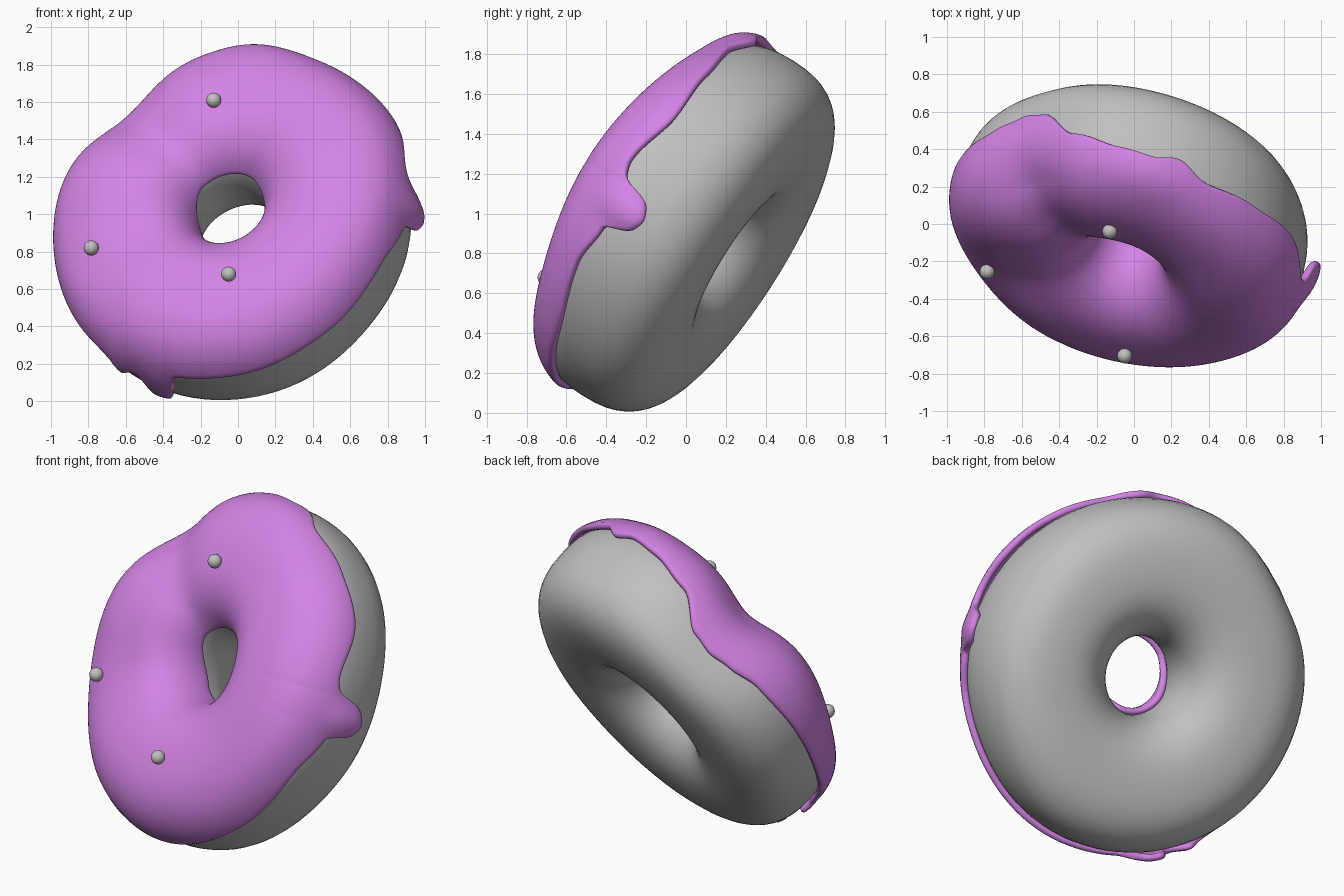
import bpy, bmesh, math
from mathutils import Vector, Matrix

if "Cube" in bpy.data.objects:
    bpy.data.objects.remove(bpy.data.objects["Cube"])

R, RAD, RAD_IN, THICK = 0.575, 0.385, 0.36, 0.365   # ring radius and section half sizes
STRETCH = 1.035
P_FRONT, P_BACK = 2.35, 2.6                         # squareness of the section

# tilted frame: U right, V up, N out of the iced face
N = Vector((-0.24, -0.82, 0.52)).normalized()
U = (Vector((1, 0, 0)) - N * N.x).normalized()
V = N.cross(U)
C = Vector((-0.01, 0.005, 0.93))
FRAME = Matrix((U, V, N)).transposed().to_4x4()
FRAME.translation = C

# uneven spots: angle, width, section angle, depth (negative swells), focus
DENTS = [(130, 19, 0.8, 0.11, 2), (-160, 26, 1.3, 0.07, 5), (-38, 28, -0.4, 0.035, 2),
         (5, 45, 1.4, -0.07, 3), (10, 25, -0.9, 0.03, 2)]


def material(name, col):
    m = bpy.data.materials.new(name)
    m.diffuse_color = (*col, 1)
    m.use_nodes = True
    m.node_tree.nodes["Principled BSDF"].inputs["Base Color"].default_value = m.diffuse_color
    return m


grey = material("dough grey", (0.53, 0.53, 0.53))
purple = material("icing purple", (0.65, 0.23, 0.78))


def spow(v, e):
    return math.copysign(abs(v) ** e, v)


def turn(a, b):
    return (a - b + 180) % 360 - 180


def section(theta, phi, grow=0.0):
    """Point on the squarish ring, with the uneven spots applied."""
    dent = 0
    for ang, wid, at, depth, focus in DENTS:
        d = turn(math.degrees(theta), ang)
        dent += depth * math.exp(-(d / wid) ** 2) * (0.5 + 0.5 * math.cos(phi - at)) ** focus
    c, s = math.cos(phi), math.sin(phi)
    p = P_BACK if c > 0 and s < 0 else P_FRONT
    rad = RAD if c > 0 else RAD_IN
    rho = R + (rad + grow) * spow(c, 2 / p) - dent * max(0.0, min(0.8, c + 0.2))
    h = (THICK + grow) * spow(s, 2 / p) - dent * 0.8 * max(0.0, s) ** 0.7
    return Vector((rho * math.cos(theta), rho * math.sin(theta) * STRETCH, h))


def phi_at(h):
    p = P_FRONT if h > 0 else P_BACK
    return math.asin(spow(max(-1, min(1, h / THICK)), p / 2))


def smooth_at(keys, deg):
    """Periodic eased interpolation through (angle, height) keys."""
    ks = [(keys[-1][0] - 360, keys[-1][1])] + keys + [(keys[0][0] + 360, keys[0][1])]
    for (a, x), (b, y) in zip(ks, ks[1:]):
        if a <= deg <= b:
            t = (deg - a) / (b - a)
            return x + (y - x) * t * t * (3 - 2 * t)
    return keys[0][1]


def add_mesh(name, bm, mat):
    bmesh.ops.recalc_face_normals(bm, faces=bm.faces)
    for f in bm.faces:
        f.smooth = True
    me = bpy.data.meshes.new(name)
    bm.to_mesh(me)
    bm.free()
    ob = bpy.data.objects.new(name, me)
    bpy.context.collection.objects.link(ob)
    me.materials.append(mat)
    return ob


def grid(rows, close):
    bm = bmesh.new()
    vs = [[bm.verts.new(p) for p in row] for row in rows]
    n, m = len(vs), len(vs[0])
    for i in range(n):
        for j in range(m if close else m - 1):
            a, b, k = vs[i], vs[(i + 1) % n], (j + 1) % m
            bm.faces.new((a[j], b[j], b[k], a[k]))
    return bm


# dough ring
rows = [[section(math.tau * i / 96, math.tau * j / 48) for j in range(48)] for i in range(96)]
dough = add_mesh("dough", grid(rows, True), grey)
dough.matrix_world = FRAME

# icing edge heights around the outside (drips are the low keys) and in the hole
outer = [(-170, 0.0), (-140, 0.02), (-134, 0.0), (-130, -0.06), (-126, 0.0), (-122, -0.02),
         (-119, -0.13), (-113, -0.13), (-109, 0.09), (-90, 0.1), (-55, 0.13), (-27, 0.165),
         (-12, 0.12), (-8.5, -0.02), (-5, -0.045), (-1, -0.015), (2.5, 0.15), (7, 0.17),
         (25, 0.12), (44, 0.15), (62, 0.18), (73, 0.13), (80, 0.16), (92, 0.15), (108, 0.1),
         (122, -0.06), (130, -0.08), (138, -0.06), (150, -0.02), (172, 0.0)]
inner = [(-150, 0.02), (-90, 0.0), (-30, 0.08), (60, 0.17), (130, 0.16)]

# blobs where the icing is thicker: angle, width, section angle, height
BLOBS = [(-5, 5, -0.05, 0.05), (-116, 5, -0.3, 0.02), (-130, 4, -0.1, 0.015),
         (20, 20, 0.4, 0.02), (80, 14, 0.6, 0.025)]


def blob(deg, phi):
    return sum(g * math.exp(-(turn(deg, a) / w) ** 2 - ((phi - s) / 0.4) ** 2)
               for a, w, s, g in BLOBS)


# icing shell: a strip laid over the front of the ring
rows = []
for i in range(240):
    deg = -180 + i * 1.5
    p0 = phi_at(smooth_at(outer, deg))
    p1 = math.pi - phi_at(smooth_at(inner, deg))
    phis = [p0 + (p1 - p0) * j / 32 for j in range(33)]
    rows.append([section(math.radians(deg), p, -0.004 + blob(deg, p)) for p in phis])
icing = add_mesh("icing", grid(rows, False), purple)
me = icing.data
if max(me.polygons, key=lambda p: p.center.z).normal.z < 0:
    me.flip_normals()
sol = icing.modifiers.new("thickness", 'SOLIDIFY')
sol.thickness, sol.offset = 0.042, 1
sub = icing.modifiers.new("rounding", 'SUBSURF')
sub.levels = sub.render_levels = 1
icing.matrix_world = FRAME

# round sprinkles
for k, p in enumerate([(-0.13, -0.04, 1.61), (-0.785, -0.255, 0.82), (-0.05, -0.705, 0.68)]):
    bm = bmesh.new()
    bmesh.ops.create_uvsphere(bm, u_segments=24, v_segments=12, radius=0.04)
    add_mesh(f"sprinkle_{k + 1}", bm, grey).location = p
